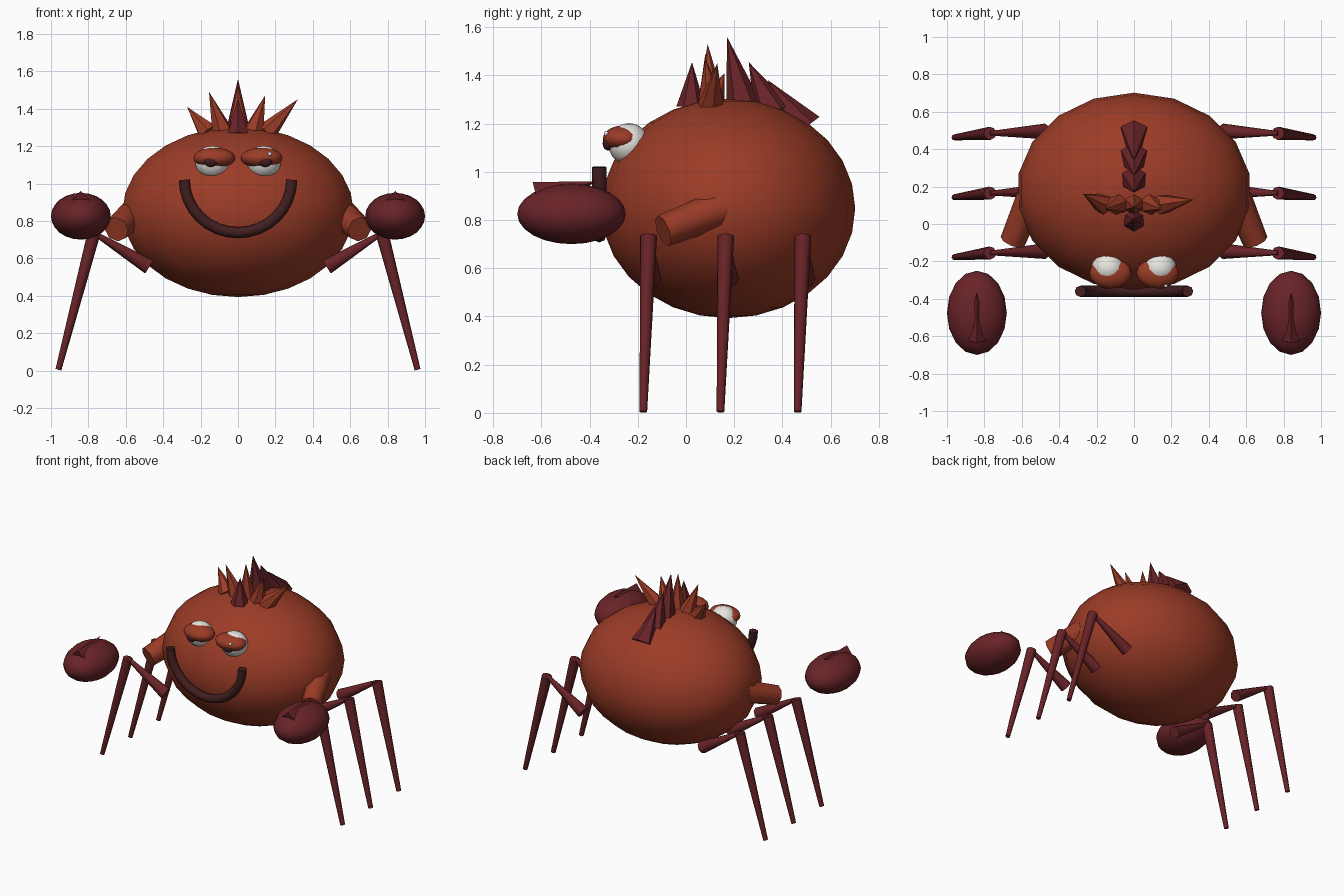
import bpy, math
from mathutils import Vector

if "Cube" in bpy.data.objects:
    bpy.data.objects.remove(bpy.data.objects["Cube"])


def material(name, rgb):
    m = bpy.data.materials.new(name)
    m.diffuse_color = (*rgb, 1)
    m.use_nodes = True
    m.node_tree.nodes["Principled BSDF"].inputs["Base Color"].default_value = m.diffuse_color
    return m


SHELL = material("rust red", (0.33, 0.045, 0.02))
LIMB = material("dark maroon", (0.14, 0.017, 0.021))
DARK = material("blackish brown", (0.055, 0.013, 0.014))
WHITE = material("eye white", (0.8, 0.78, 0.74))


def finish(name, mat, angle=None):
    ob = bpy.context.object
    ob.name = name
    ob.data.materials.append(mat)
    if angle:
        bpy.ops.object.shade_smooth_by_angle(angle=math.radians(angle))
    return ob


def ellipsoid(name, mat, loc, radii, seg=18, rings=12):
    bpy.ops.mesh.primitive_uv_sphere_add(segments=seg, ring_count=rings, location=loc)
    bpy.context.object.scale = radii
    return finish(name, mat, 60)


def taper(name, mat, a, b, ra, rb, sides=8, angle=None):
    """Cone or tapered rod running from a to b."""
    a, b = Vector(a), Vector(b)
    d = b - a
    bpy.ops.mesh.primitive_cone_add(vertices=sides, radius1=ra, radius2=rb,
                                    depth=d.length, location=(a + b) / 2)
    ob = bpy.context.object
    ob.rotation_euler = d.to_track_quat('Z', 'Y').to_euler()
    return finish(name, mat, angle)


# Body
ellipsoid("body", SHELL, (0, 0.175, 0.848), (0.628, 0.527, 0.455), 18, 14)

for s, side in ((-1, "left"), (1, "right")):
    # Eyes with heavy lids
    ellipsoid(side + "_eyeball", WHITE, (s * 0.137, -0.237, 1.115), (0.092, 0.085, 0.087), 16, 10)
    ellipsoid(side + "_eyelid", SHELL, (s * 0.126, -0.262, 1.137), (0.112, 0.083, 0.055), 16, 10)
    ellipsoid(side + "_pupil", DARK, (s * 0.146, -0.322, 1.118), (0.038, 0.024, 0.03), 10, 8)

    # Arm stub and claw
    taper(side + "_arm", SHELL, (s * 0.55, 0.14, 0.845), (s * 0.65, -0.095, 0.755),
          0.08, 0.068, 8, 50)
    ellipsoid(side + "_claw", LIMB, (s * 0.84, -0.475, 0.825), (0.16, 0.225, 0.125), 16, 12)
    taper(side + "_pincer", LIMB, (s * 0.84, -0.62, 0.895), (s * 0.84, -0.37, 0.96), 0.065, 0, 4)

    # Three jointed legs
    for i, y in enumerate((-0.155, 0.165, 0.485)):
        knee = (s * 0.77, y, 0.735)
        taper(f"{side}_upper_leg_{i}", LIMB, (s * 0.475, y + 0.01, 0.555), knee, 0.042, 0.012, 8, 50)
        taper(f"{side}_lower_leg_{i}", LIMB, knee, (s * 0.96, y - 0.022, 0.005), 0.035, 0.016, 8, 50)

# Eye glint
ellipsoid("eye_glint", WHITE, (0.17, -0.33, 1.158), (0.011, 0.011, 0.011), 8, 6)

# Smile: half ring swept by a round bevel
curve = bpy.data.curves.new("smile", 'CURVE')
curve.dimensions = '3D'
curve.bevel_depth = 0.03
curve.bevel_resolution = 2
curve.use_fill_caps = True
spline = curve.splines.new('POLY')
N = 16
spline.points.add(N)
for i, p in enumerate(spline.points):
    t = math.pi * i / N
    p.co = (-0.287 * math.cos(t), -0.36, 1.02 - 0.283 * math.sin(t), 1)
smile = bpy.data.objects.new("smile", curve)
bpy.context.collection.objects.link(smile)
bpy.context.view_layer.objects.active = smile
bpy.ops.object.select_all(action='DESELECT')
smile.select_set(True)
bpy.ops.object.convert(target='MESH')
finish("smile", DARK, 50)

# Crest: dark spikes along the back (base y, base z, tip y, tip z, radius)
for i, (y, z, ty, tz, r) in enumerate((
        (0.02, 1.27, 0.025, 1.455, 0.06), (0.24, 1.27, 0.17, 1.56, 0.075),
        (0.36, 1.245, 0.26, 1.455, 0.08), (0.49, 1.18, 0.34, 1.38, 0.08))):
    taper(f"back_spike_{i}", LIMB, (0, y, z), (0, ty, tz), r, 0, 6)

# Crest: red spikes fanned across the head (base x, z, tip x, y, z)
for i, (x, z, tx, ty, tz) in enumerate((
        (-0.16, 1.27, -0.272, 0.16, 1.41), (-0.085, 1.28, -0.155, 0.08, 1.49),
        (0, 1.28, 0, 0.09, 1.53), (0.085, 1.28, 0.145, 0.08, 1.47),
        (0.15, 1.27, 0.32, 0.13, 1.45))):
    taper(f"fan_spike_{i}", SHELL, (x, 0.105, z), (tx, ty, tz), 0.058, 0, 6)
